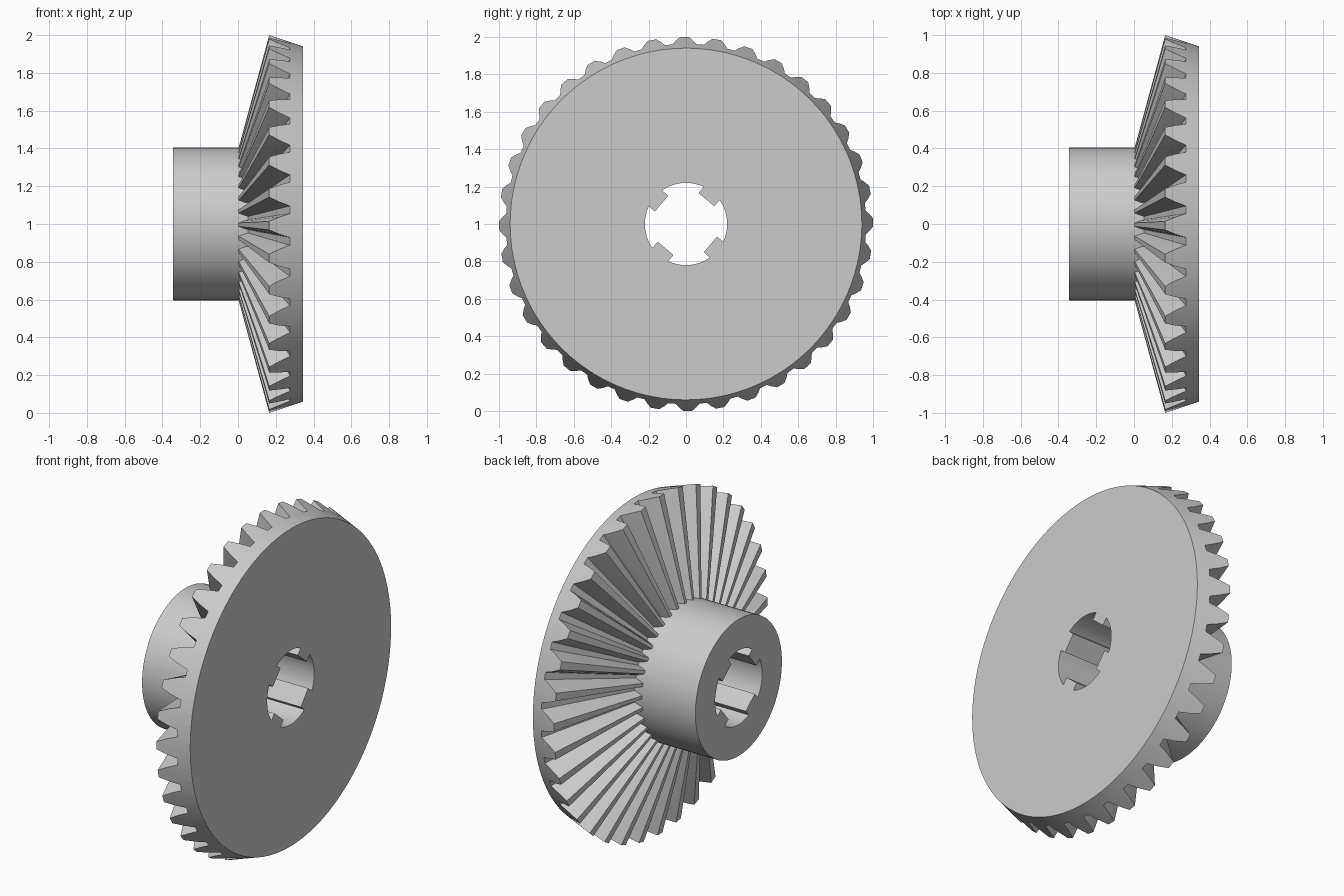
import bpy, bmesh
from math import radians, cos, sin, pi, sqrt, atan2

if "Cube" in bpy.data.objects:
    bpy.data.objects.remove(bpy.data.objects["Cube"])

TEETH = 36
PITCH = 2 * pi / TEETH
TURN = radians(0.5)
APEX = -0.106              # teeth converge on this point of the axis
TIP, ROOT = (0.165, 1.0), (0.275, 0.963)
BACK_X, BACK_R = 0.345, 0.94
HUB_R, BORE_R = 0.405, 0.22

grey = bpy.data.materials.new("plain_grey")
grey.use_nodes = True
grey.diffuse_color = (0.6, 0.6, 0.6, 1)
grey.node_tree.nodes["Principled BSDF"].inputs["Base Color"].default_value = (0.6, 0.6, 0.6, 1)


def point(x, r, a):
    """Position on the gear axis frame: x along the axis, a around it."""
    return (x, r * cos(a), 1 + r * sin(a))


def loft(name, rings, dish=0.0):
    """Skin a stack of rings; the first end is a fan, the last a flat cap."""
    bm = bmesh.new()
    loops = [[bm.verts.new(p) for p in ring] for ring in rings]
    n = len(loops[0])
    for a, b in zip(loops, loops[1:]):
        for i in range(n):
            j = (i + 1) % n
            bm.faces.new((a[i], a[j], b[j], b[i]))
    if dish:
        tip = bm.verts.new((dish, 0, 1))
        for i in range(n):
            bm.faces.new((loops[0][i], loops[0][(i + 1) % n], tip))
    else:
        bm.faces.new(loops[0])
    bm.faces.new(loops[-1])
    bmesh.ops.recalc_face_normals(bm, faces=bm.faces)
    mesh = bpy.data.meshes.new(name)
    bm.to_mesh(mesh)
    bm.free()
    mesh.materials.append(grey)
    ob = bpy.data.objects.new(name, mesh)
    bpy.context.collection.objects.link(ob)
    return ob


# Toothed crown: one tooth outline (angle in degrees, height), repeated
outline = [(-3.8, 0), (-2.7, 0.5), (-1.3, 1), (1.3, 1), (2.7, 0.5), (3.8, 0)]
outer, inner, rim = [], [], []
for k in range(TEETH):
    for deg, h in outline:
        a = TURN + k * PITCH + radians(deg)
        x = ROOT[0] + (TIP[0] - ROOT[0]) * h
        r = ROOT[1] + (TIP[1] - ROOT[1]) * h
        outer.append(point(x, r, a))
        inner.append(point(APEX + (x - APEX) * HUB_R, r * HUB_R, a))
        rim.append(point(BACK_X, BACK_R, a))
crown = loft("toothed_crown", [inner, outer, rim], dish=0.03)

# Hub
hub = loft("hub", [[point(x, HUB_R, 2 * pi * i / 96) for i in range(96)]
                   for x in (-BACK_X, 0.06)])

# Keyed bore cutter: round hole with four square keys left standing
KEY_HALF, KEY_FLAT, KEY_TURN = 0.055, 0.17, radians(50)
half = atan2(KEY_HALF, sqrt(BORE_R ** 2 - KEY_HALF ** 2))
section = []
for k in range(4):
    mid = KEY_TURN + k * pi / 2
    for side in (-1, 1):
        section.append((sqrt(KEY_FLAT ** 2 + KEY_HALF ** 2),
                        mid + side * atan2(KEY_HALF, KEY_FLAT)))
    arc = pi / 2 - 2 * half
    section += [(BORE_R, mid + half + arc * i / 14) for i in range(15)]
bore = loft("bore_cutter", [[point(x, r, a) for r, a in section] for x in (-0.5, 0.5)])
bore.hide_render = True

# Cut the bore and finish the shading
for ob in (crown, hub):
    cut = ob.modifiers.new("bore", 'BOOLEAN')
    cut.operation = 'DIFFERENCE'
    cut.solver = 'EXACT'
    cut.object = bore
    bpy.ops.object.select_all(action='DESELECT')
    ob.select_set(True)
    bpy.context.view_layer.objects.active = ob
    bpy.ops.object.modifier_apply(modifier=cut.name)
    bpy.ops.object.shade_smooth_by_angle(angle=radians(12))
bpy.data.objects.remove(bore)
